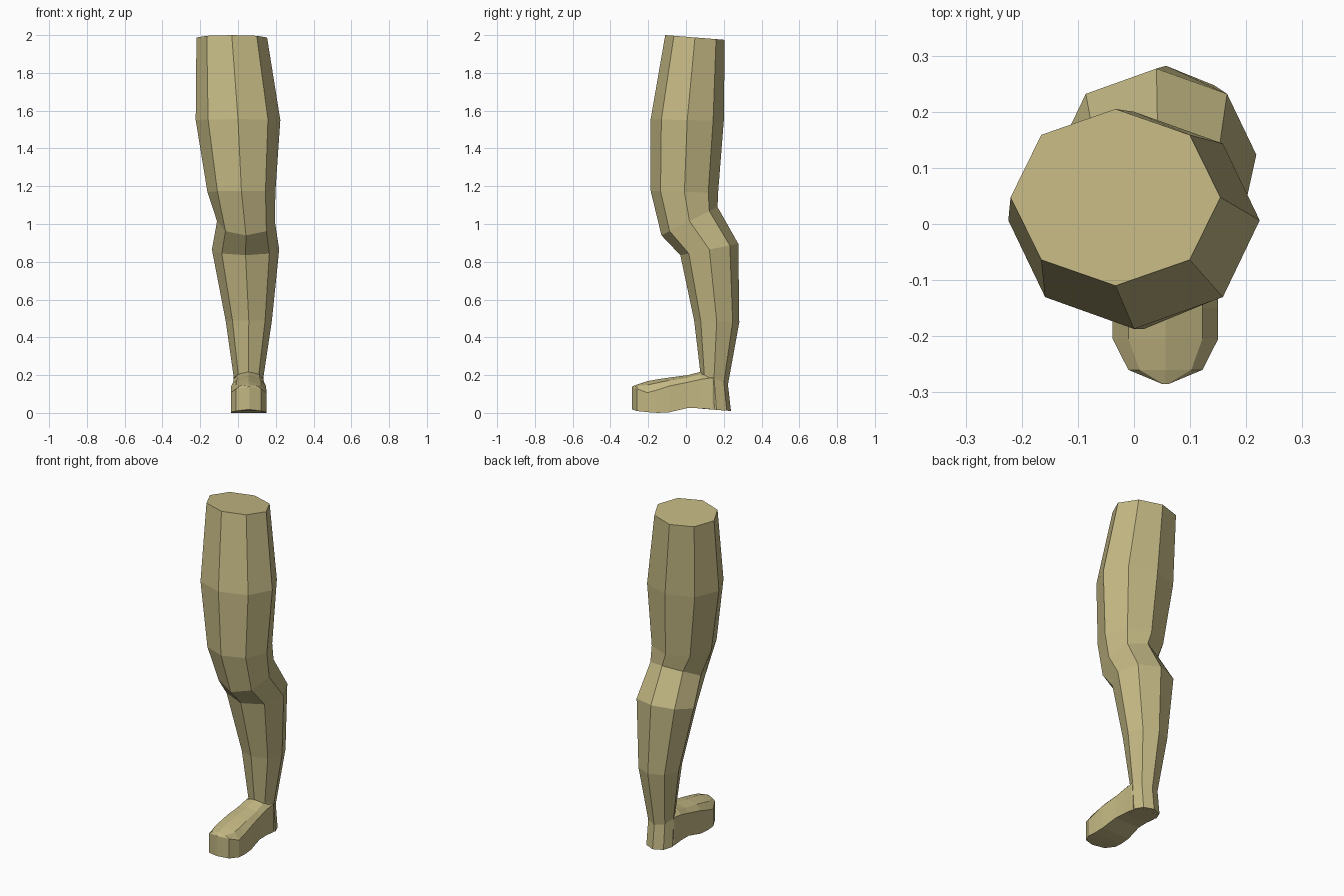
import bpy, bmesh
from math import sin, cos, pi

if "Cube" in bpy.data.objects:
    bpy.data.objects.remove(bpy.data.objects["Cube"])

mat = bpy.data.materials.new("tan")
mat.diffuse_color = (0.55, 0.48, 0.23, 1)
mat.use_nodes = True
mat.node_tree.nodes["Principled BSDF"].inputs["Base Color"].default_value = mat.diffuse_color


def loft(name, rings):
    """Skin equal-length rings of points and cap both ends."""
    bm = bmesh.new()
    vs = [[bm.verts.new(p) for p in r] for r in rings]
    n = len(vs[0])
    for a, b in zip(vs, vs[1:]):
        for i in range(n):
            j = (i + 1) % n
            bm.faces.new((a[i], a[j], b[j], b[i]))
    bm.faces.new(vs[0])
    bm.faces.new(vs[-1])
    bmesh.ops.recalc_face_normals(bm, faces=bm.faces)
    me = bpy.data.meshes.new(name)
    bm.to_mesh(me)
    bm.free()
    me.materials.append(mat)
    ob = bpy.data.objects.new(name, me)
    bpy.context.collection.objects.link(ob)
    return ob


def leg_ring(cx, rx, yf, zf, yb, zb):
    """Tilted octagon given by its front and back points."""
    pts = []
    for i in range(8):
        a = i * pi / 4
        t = (1 + sin(a)) / 2
        pts.append((cx + rx * cos(a), yf + (yb - yf) * t, zf + (zb - zf) * t))
    return pts


# Leg: thigh, knee, calf, ankle, heel (centre x, half width, front y/z, back y/z)
loft("leg", [leg_ring(*r) for r in (
    (-0.033, 0.187, -0.11, 2.0, 0.205, 1.975),
    (0.0, 0.224, -0.187, 1.555, 0.20, 1.545),
    (0.018, 0.18, -0.187, 1.175, 0.17, 1.165),
    (0.042, 0.153, -0.13, 0.94, 0.167, 1.09),
    (0.04, 0.178, -0.03, 0.835, 0.277, 0.895),
    (0.057, 0.122, 0.043, 0.49, 0.282, 0.48),
    (0.056, 0.078, 0.075, 0.22, 0.222, 0.15),
    (0.056, 0.08, 0.085, 0.022, 0.238, 0.01),
)])


def foot_section(y, hw, zb, zs, zt):
    """Upright foot slice: flat sole, straight sides, bevelled top."""
    c = 0.056
    return [(c - hw, y, zb), (c + hw, y, zb), (c + hw, y, zs),
            (c + hw * 0.7, y, (zs + 2 * zt) / 3), (c, y, zt),
            (c - hw * 0.7, y, (zs + 2 * zt) / 3), (c - hw, y, zs)]


# Foot: toe to heel (y, half width, sole z, side edge z, top z)
loft("foot", [foot_section(*s) for s in (
    (-0.285, 0.006, 0.018, 0.137, 0.139),
    (-0.26, 0.066, 0.01, 0.128, 0.15),
    (-0.205, 0.094, 0.004, 0.107, 0.168),
    (-0.15, 0.094, 0.0, 0.122, 0.178),
    (-0.09, 0.092, 0.003, 0.142, 0.187),
    (0.01, 0.082, 0.026, 0.162, 0.2),
    (0.08, 0.079, 0.024, 0.178, 0.218),
    (0.14, 0.079, 0.018, 0.186, 0.2),
    (0.195, 0.058, 0.013, 0.15, 0.16),
)])
